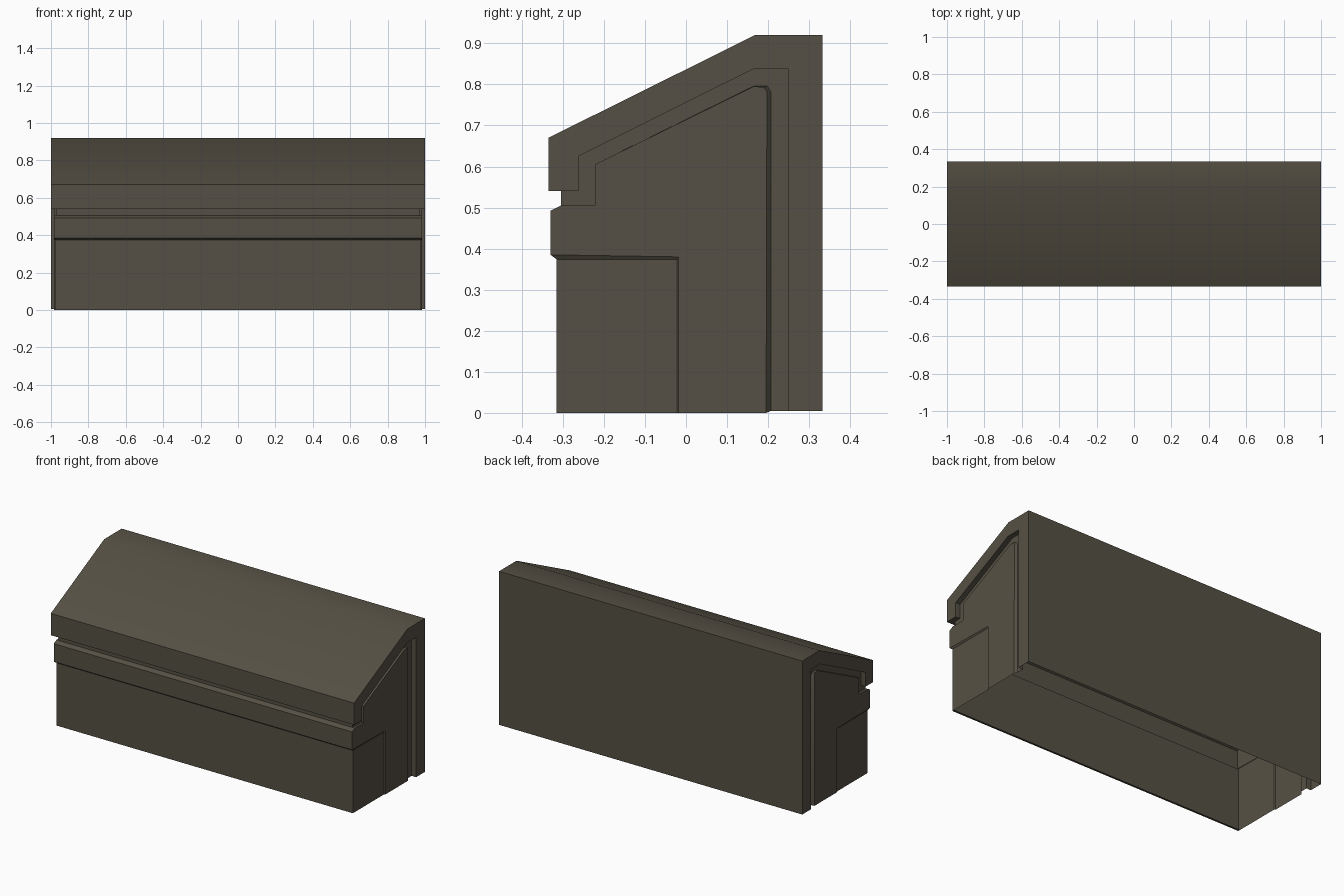
import bpy, bmesh

if "Cube" in bpy.data.objects:
    bpy.data.objects.remove(bpy.data.objects["Cube"])

mat = bpy.data.materials.new("dark_olive_brown")
mat.diffuse_color = (0.092, 0.081, 0.058, 1)
mat.use_nodes = True
mat.node_tree.nodes["Principled BSDF"].inputs["Base Color"].default_value = mat.diffuse_color

# Profiles in (y, z): roof outer edge, roof inner edge, panel edge, panel bevel
OUTER = [(-.335, .54), (-.335, .67), (.168, .92), (.333, .92), (.333, .90), (.333, .005)]
INNER = [(-.262, .54), (-.262, .625), (.165, .838), (.25, .838), (.25, .82), (.25, .005)]
PANEL = [(-.222, .505), (-.222, .605), (.165, .796), (.198, .796), (.207, .782), (.207, .005)]
BEVEL = [(-.222, .505), (-.222, .605), (.165, .795), (.190, .793), (.197, .782), (.195, 0)]

CORE_X, PANEL_X, BOX_X = .97, .984, .978


def at(x, pts):
    return [(x, y, z) for y, z in pts]


def face(bm, pts):
    bm.faces.new([bm.verts.new(p) for p in pts])


def bridge(bm, a, b):
    """Quads between two polylines with the same number of points."""
    for i in range(len(a) - 1):
        face(bm, [a[i], a[i + 1], b[i + 1], b[i]])


def finish(bm, name):
    bmesh.ops.remove_doubles(bm, verts=bm.verts, dist=.0005)
    bmesh.ops.recalc_face_normals(bm, faces=bm.faces)
    me = bpy.data.meshes.new(name)
    bm.to_mesh(me)
    bm.free()
    ob = bpy.data.objects.new(name, me)
    bpy.context.collection.objects.link(ob)
    me.materials.append(mat)
    bpy.ops.object.select_all(action='DESELECT')
    ob.select_set(True)
    bpy.context.view_layer.objects.active = ob
    bpy.ops.object.shade_smooth_by_angle(angle=.6)


# Roof and back wall: open-bottomed shell with a rim at each end
bm = bmesh.new()
bridge(bm, at(-1, OUTER), at(1, OUTER))
lip = [(-.335, .54), (-.305, .54)]
bridge(bm, at(-1, lip), at(1, lip))
for s in (-1, 1):
    bridge(bm, at(s, OUTER), at(s, INNER))
    bridge(bm, at(s, INNER), at(s * CORE_X, INNER))
    under = [(-.305, .54), (-.262, .54)]
    bridge(bm, at(s, under), at(s * CORE_X, under))
finish(bm, "roof_and_back_wall")

# Recessed core seen in the groove between roof and panel
bm = bmesh.new()
front = [(-.305, .505), (-.305, .54)]
bridge(bm, at(-CORE_X, front), at(CORE_X, front))
for s in (-1, 1):
    bridge(bm, at(s * CORE_X, INNER), at(s * CORE_X, PANEL))
    face(bm, at(s * CORE_X, front + [INNER[0], PANEL[0]]))
finish(bm, "recessed_core")

# Body: front wall, projecting trim band and raised end panels
bm = bmesh.new()
wall = [(BOX_X, -.303, 0), (BOX_X, -.315, 0), (BOX_X, -.315, .374),
        (PANEL_X, -.330, .385), (PANEL_X, -.330, .492), (PANEL_X, -.305, .505)]
bridge(bm, [(-x, y, z) for x, y, z in wall], wall)
for s in (-1, 1):
    bridge(bm, at(s * CORE_X, PANEL), at(s * PANEL_X, BEVEL))
    ledge = [(-.305, .505), (-.222, .505)]
    bridge(bm, at(s * CORE_X, ledge), at(s * PANEL_X, ledge))
    # raised end, split into an upper and a rear region
    face(bm, at(s * PANEL_X, [(-.33, .385), (-.33, .492), (-.305, .505)] + BEVEL
                + [(-.018, 0), (-.018, .38)]))
    # slightly sunken lower box end with its step
    face(bm, at(s * BOX_X, [(-.315, 0), (-.315, .374), (-.022, .374), (-.022, 0)]))
    bridge(bm, at(s * BOX_X, [(-.315, .374), (-.022, .374), (-.022, 0)]),
           at(s * PANEL_X, [(-.33, .385), (-.018, .38), (-.018, 0)]))
finish(bm, "body_panel")
